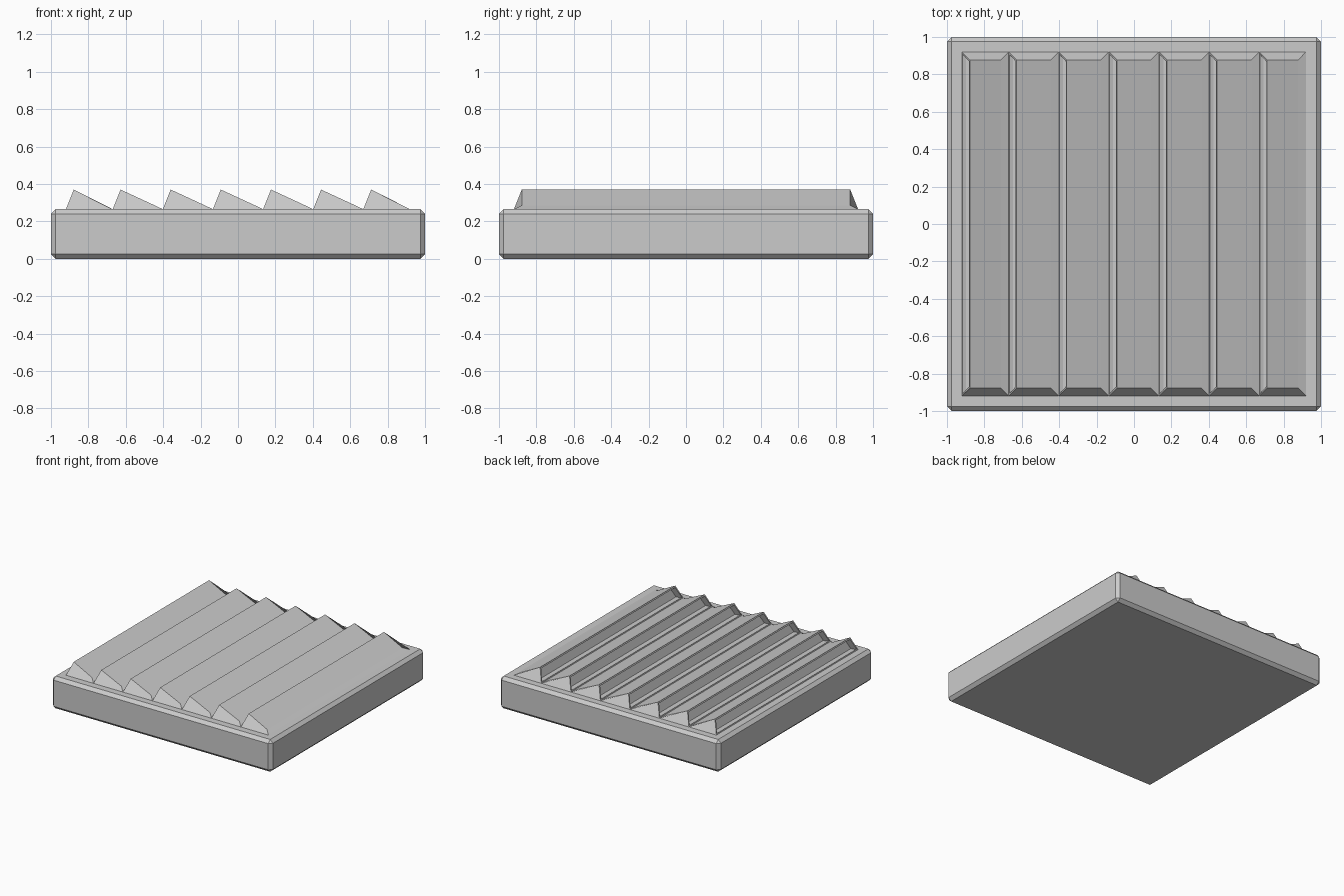
import bpy, bmesh

if "Cube" in bpy.data.objects:
    bpy.data.objects.remove(bpy.data.objects["Cube"])

TOP = 0.265      # slab top
PEAK = 0.37      # ridge crest height
HALF = 0.92      # half length of ridge footprint
TAPER = 0.042    # inward slope of ridge sides


def add_object(name, bm):
    bmesh.ops.recalc_face_normals(bm, faces=bm.faces[:])
    mesh = bpy.data.meshes.new(name)
    bm.to_mesh(mesh)
    bm.free()
    obj = bpy.data.objects.new(name, mesh)
    bpy.context.collection.objects.link(obj)
    return obj


# Base slab with small chamfers on every edge
bm = bmesh.new()
bmesh.ops.create_cube(bm, size=1)
bmesh.ops.scale(bm, vec=(2, 2, TOP), verts=bm.verts[:])
bmesh.ops.translate(bm, vec=(0, 0, TOP / 2), verts=bm.verts[:])
bmesh.ops.bevel(bm, geom=bm.edges[:], offset=0.025, segments=1,
                affect='EDGES', profile=0.5)
add_object("base_slab", bm)


def ridge(name, x0, x1):
    """Sawtooth louver: steep recessed left face, long slope to the right."""
    bm = bmesh.new()
    y = HALF - TAPER
    low = TOP + 0.02
    base = [bm.verts.new(p) for p in (
        (x0, -HALF, TOP), (x1, -HALF, TOP), (x1, HALF, TOP), (x0, HALF, TOP))]
    top = [bm.verts.new(p) for p in (
        (x0 + TAPER, -y, PEAK), (x1 - TAPER, -y, low),
        (x1 - TAPER, y, low), (x0 + TAPER, y, PEAK))]
    bm.faces.new(base[::-1])
    bm.faces.new(top)
    for i in range(4):
        j = (i + 1) % 4
        face = bm.faces.new((base[i], base[j], top[j], top[i]))
    bmesh.ops.recalc_face_normals(bm, faces=bm.faces[:])
    # Slot sunk into the steep face (the last side made)
    bmesh.ops.inset_region(bm, faces=[face], thickness=0.015)
    slot = bmesh.ops.extrude_discrete_faces(bm, faces=[face])["faces"][0]
    slot.normal_update()
    bmesh.ops.translate(bm, vec=slot.normal * -0.05, verts=slot.verts[:])
    add_object(name, bm)


# Seven ridges side by side
cuts = [-HALF] + [-0.67 + 0.268 * i for i in range(6)] + [HALF]
for i in range(7):
    ridge(f"ridge_{i + 1}", cuts[i], cuts[i + 1])
